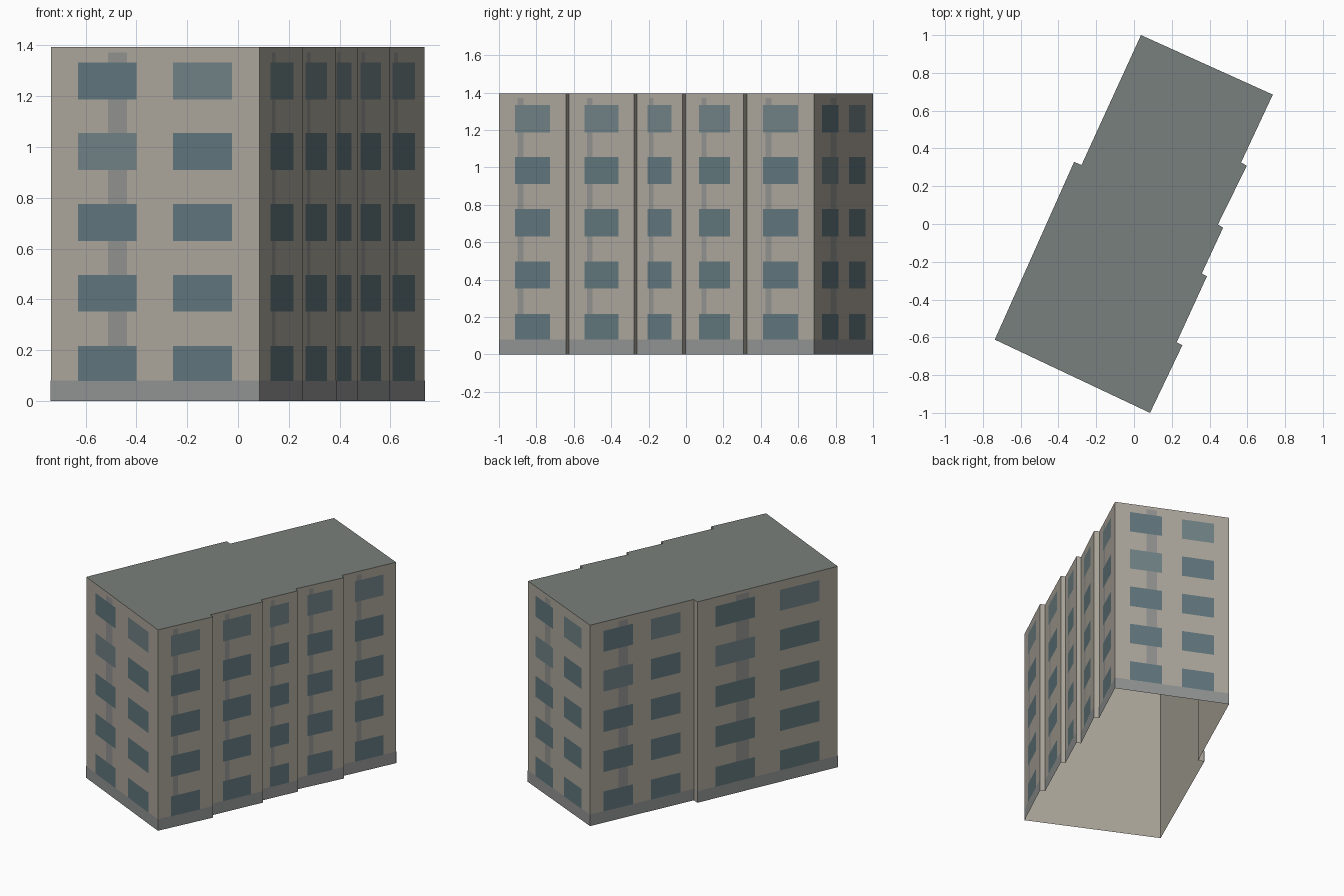
import bpy, bmesh
from mathutils import Vector

if "Cube" in bpy.data.objects:
    bpy.data.objects.remove(bpy.data.objects["Cube"])

H = 1.394
# Footprint, counter-clockwise from the front corner
PLAN = [(0.085, -1.0), (0.256, -0.642), (0.226, -0.626), (0.386, -0.277),
        (0.359, -0.262), (0.472, -0.019), (0.444, -0.003), (0.597, 0.308),
        (0.567, 0.326), (0.735, 0.685), (0.037, 1.0), (-0.278, 0.312),
        (-0.317, 0.329), (-0.737, -0.612)]
FLOORS = [(0.079, 0.217), (0.352, 0.497), (0.63, 0.776), (0.91, 1.055), (1.187, 1.332)]


def material(name, rgb):
    m = bpy.data.materials.new(name)
    m.diffuse_color = (*rgb, 1)
    m.use_nodes = True
    m.node_tree.nodes["Principled BSDF"].inputs["Base Color"].default_value = m.diffuse_color
    return m


WALL = material("wall_render", (0.42, 0.39, 0.335))
ROOF = material("roof_grey", (0.19, 0.215, 0.20))
GLASS = material("glass", (0.12, 0.185, 0.205))
PALE = material("pale_glass", (0.165, 0.225, 0.24))
BASE = material("base_grey", (0.29, 0.30, 0.295))
STRIP = material("strip_grey", (0.29, 0.295, 0.285))


def make(name, mat, faces):
    """One mesh object from a list of polygons."""
    bm = bmesh.new()
    for f in faces:
        bm.faces.new([bm.verts.new(p) for p in f])
    bmesh.ops.remove_doubles(bm, verts=bm.verts, dist=1e-5)
    me = bpy.data.meshes.new(name)
    bm.to_mesh(me)
    bm.free()
    me.materials.append(mat)
    ob = bpy.data.objects.new(name, me)
    bpy.context.collection.objects.link(ob)


def panel(a, b, u0, u1, z0, z1, out=0.0):
    """Upright rectangle on the wall a-b, between fractions u0 and u1."""
    a, b = Vector((*a, 0)), Vector((*b, 0))
    d = b - a
    n = Vector((d.y, -d.x, 0)).normalized() * out
    p, q = a + d * u0 + n, a + d * u1 + n
    return [(p.x, p.y, z0), (q.x, q.y, z0), (q.x, q.y, z1), (p.x, p.y, z1)]


edges = list(zip(PLAN, PLAN[1:] + PLAN[:1]))
walls, bases, strips, glass, pale = [], [], [], [], []
for a, b in edges:
    walls.append(panel(a, b, 0, 1, 0, H))
    length = (Vector(b) - Vector(a)).length
    if length < 0.1:            # plain returns at the steps
        continue
    bases.append(panel(a, b, 0, 1, 0, 0.08, 0.001))
    strips.append(panel(a, b, 0.275, 0.366, 0.08, 1.372, 0.001))
    # Narrow bays have one window per floor, wide walls have two
    spans = [(0.24, 0.765)] if length < 0.5 else [(0.13, 0.411), (0.587, 0.87)]
    for i, (z0, z1) in enumerate(FLOORS):
        for j, (u0, u1) in enumerate(spans):
            light = (i == 4 and j == len(spans) - 1) or (i == 3 and j == 0 and len(spans) == 2)
            (pale if light else glass).append(panel(a, b, u0, u1, z0, z1, 0.002))

make("walls", WALL, walls)      # open underneath
make("roof", ROOF, [[(x, y, H) for x, y in PLAN]])
make("base_band", BASE, bases)
make("wall_strips", STRIP, strips)
make("windows", GLASS, glass)
make("pale_windows", PALE, pale)
